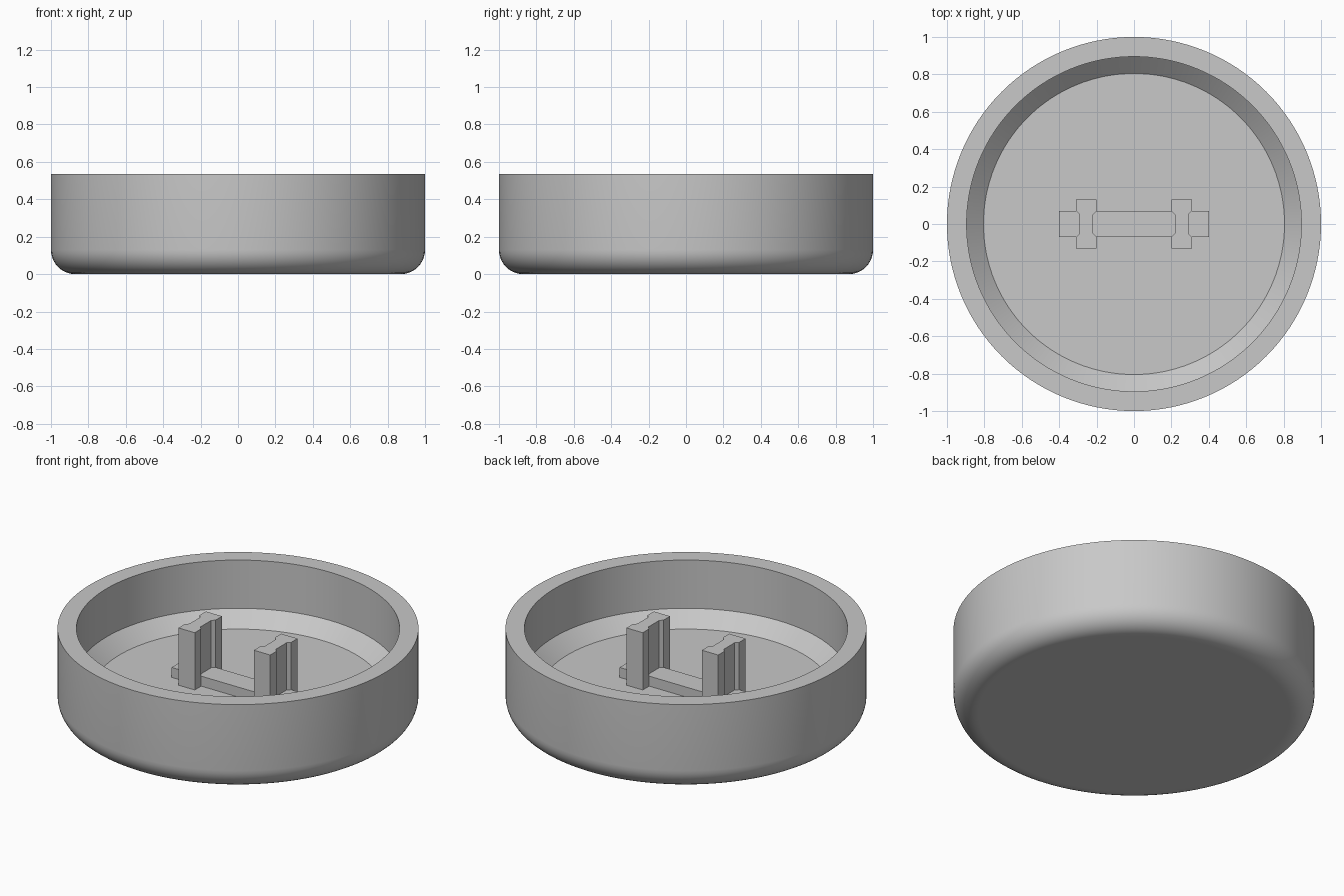
import bpy
import bmesh
from math import cos, sin, pi

cube = bpy.data.objects.get("Cube")
if cube:
    bpy.data.objects.remove(cube)

SIDES = 128
FLOOR = 0.155   # height of the inside floor
RIM = 0.535
FILLET = 0.13   # rounded bottom edge

grey = bpy.data.materials.new("plain grey")
grey.use_nodes = True
colour = (0.58, 0.58, 0.58, 1)
grey.diffuse_color = colour
grey.node_tree.nodes["Principled BSDF"].inputs["Base Color"].default_value = colour


def finish(name, bm):
    bmesh.ops.recalc_face_normals(bm, faces=bm.faces)
    mesh = bpy.data.meshes.new(name)
    bm.to_mesh(mesh)
    bm.free()
    mesh.materials.append(grey)
    obj = bpy.data.objects.new(name, mesh)
    bpy.context.collection.objects.link(obj)
    return obj


def lathe(name, profile):
    """Revolve (radius, height) points about z and cap both ends."""
    bm = bmesh.new()
    rings = [[bm.verts.new((r * cos(2 * pi * i / SIDES), r * sin(2 * pi * i / SIDES), z))
              for i in range(SIDES)] for r, z in profile]
    for low, high in zip(rings, rings[1:]):
        for i in range(SIDES):
            j = (i + 1) % SIDES
            bm.faces.new((low[i], low[j], high[j], high[i]))
    bm.faces.new(rings[0])
    bm.faces.new(rings[-1])
    return finish(name, bm)


def prism(name, outline, bottom, top):
    """Extrude an (x, y) outline upward."""
    bm = bmesh.new()
    base = bm.faces.new([bm.verts.new((x, y, bottom)) for x, y in outline])
    result = bmesh.ops.extrude_face_region(bm, geom=[base], use_keep_orig=True)
    raised = [v for v in result["geom"] if isinstance(v, bmesh.types.BMVert)]
    bmesh.ops.translate(bm, verts=raised, vec=(0, 0, top - bottom))
    return finish(name, bm)


# Round dish: flat base, rounded lower edge, rim, straight wall, sloped step, floor
steps = 10
profile = [(0.99 - FILLET, 0)]
for k in range(steps + 1):
    a = pi / 2 * k / steps
    profile.append((1 - FILLET + FILLET * sin(a), FILLET - FILLET * cos(a)))
profile += [(1, RIM), (0.895, RIM), (0.895, 0.24), (0.805, FLOOR)]
dish = lathe("round_dish", profile)
bpy.ops.object.select_all(action="DESELECT")
bpy.context.view_layer.objects.active = dish
dish.select_set(True)
bpy.ops.object.shade_smooth_by_angle(angle=pi / 6)

# Low bar across the floor
prism("floor_bar", [(-0.4, -0.07), (0.4, -0.07), (0.4, 0.07), (-0.4, 0.07)],
      FLOOR - 0.02, FLOOR + 0.061)

# Two upright clips with a shallow groove on each side
quarter = [(0.037, 0.052), (0.055, 0.07), (0.055, 0.132)]
half = [(x, -y) for x, y in reversed(quarter)] + quarter
clip = half + [(-x, -y) for x, y in half]
for side, centre in (("left", 0.255), ("right", -0.255)):
    prism(side + "_clip", [(x + centre, y) for x, y in clip], FLOOR - 0.02, 0.505)
